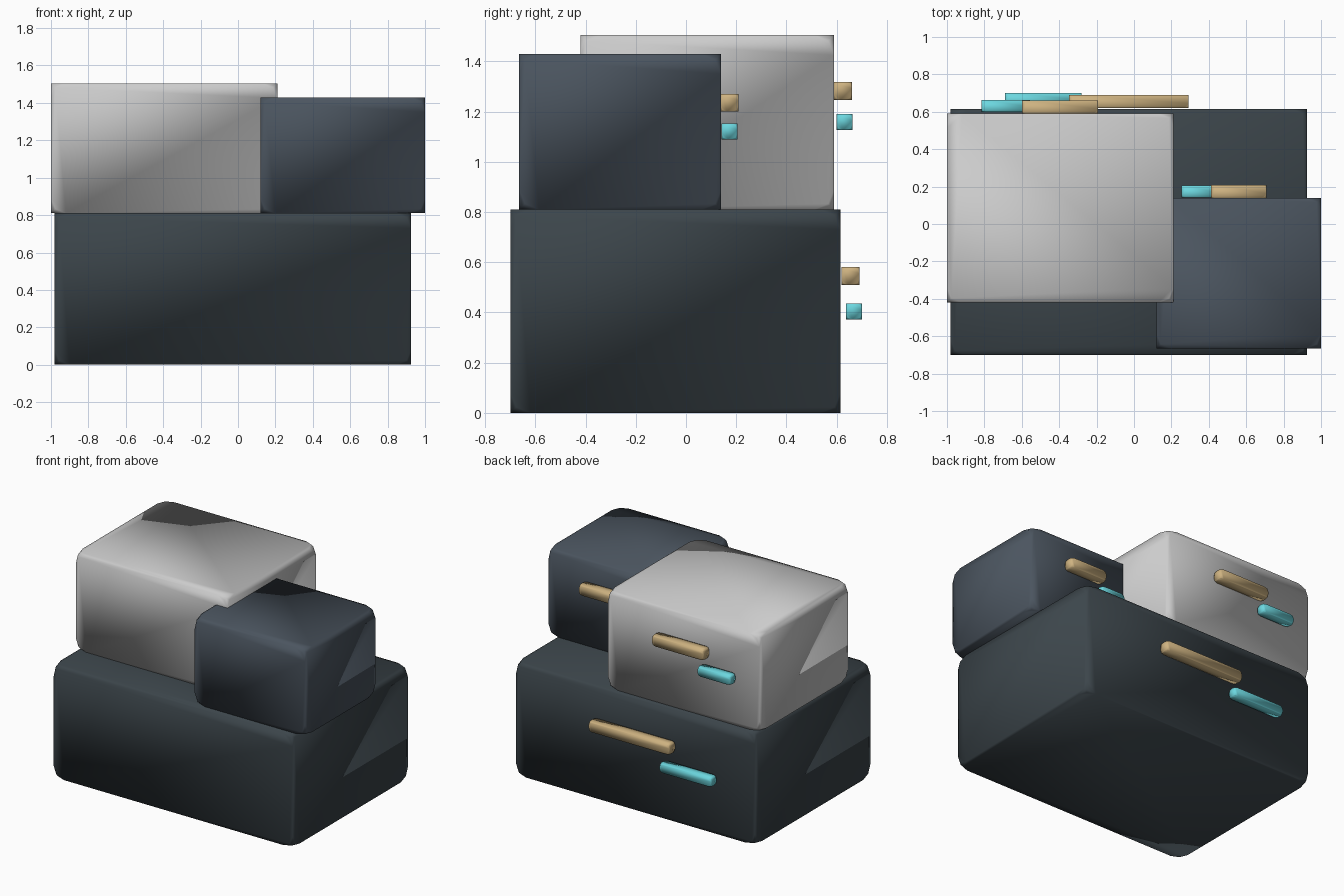
import bpy
import bmesh
from mathutils import Vector

cube = bpy.data.objects.get("Cube")
if cube:
    bpy.data.objects.remove(cube, do_unlink=True)


def make_material(name, rgb, roughness=0.7):
    mat = bpy.data.materials.new(name)
    color = (*rgb, 1)
    mat.diffuse_color = color
    mat.use_nodes = True
    shader = mat.node_tree.nodes["Principled BSDF"]
    shader.inputs["Base Color"].default_value = color
    shader.inputs["Roughness"].default_value = roughness
    return mat


def soft_block(name, low, high, corner, mat):
    """Smooth box between two opposite corners, with its eight corners rounded off."""
    low, high = Vector(low), Vector(high)
    bm = bmesh.new()
    bmesh.ops.create_cube(bm, size=1)
    bmesh.ops.scale(bm, vec=high - low, verts=bm.verts)
    bmesh.ops.bevel(bm, geom=bm.verts[:], offset=corner, segments=2,
                    profile=0.5, affect='VERTICES')
    for face in bm.faces:
        face.smooth = True
    mesh = bpy.data.meshes.new(name)
    bm.to_mesh(mesh)
    bm.free()
    mesh.materials.append(mat)
    obj = bpy.data.objects.new(name, mesh)
    obj.location = (low + high) / 2
    bpy.context.collection.objects.link(obj)
    return obj


charcoal = make_material("charcoal", (0.045, 0.06, 0.07))
slate = make_material("slate", (0.07, 0.09, 0.115))
pale = make_material("pale_grey", (0.78, 0.8, 0.79))
tan = make_material("tan", (0.62, 0.45, 0.22))
cyan = make_material("cyan", (0.15, 0.68, 0.74))

# Each stacked block, then the y and z starts of its tan and cyan bars
blocks = [
    ("base_block", (-0.98, -0.70, 0), (0.925, 0.615, 0.81), charcoal,
     (0.62, 0.51), (0.638, 0.373)),
    ("upper_right_block", (-1, -0.42, 0.81), (0.21, 0.59, 1.505), pale,
     (0.59, 1.247), (0.60, 1.127)),
    ("upper_left_block", (0.12, -0.665, 0.81), (1, 0.14, 1.43), slate,
     (0.138, 1.2), (0.142, 1.09)),
]

for name, low, high, mat, tan_start, cyan_start in blocks:
    soft_block(name, low, high, 0.08, mat)
    width = high[0] - low[0]
    middle = (low[0] + high[0]) / 2

    # Bars on the back, sized in proportion to the block
    bars = [("tan_bar", tan, tan_start, 0, 0.336, 0.071),
            ("cyan_bar", cyan, cyan_start, -0.24, 0.215, 0.063)]
    for label, paint, (y, z), shift, length, thick in bars:
        x = middle + shift * width
        half = length * width / 2
        soft_block(f"{name}_{label}", (x - half, y, z),
                   (x + half, y + thick, z + thick), 0.025, paint)
